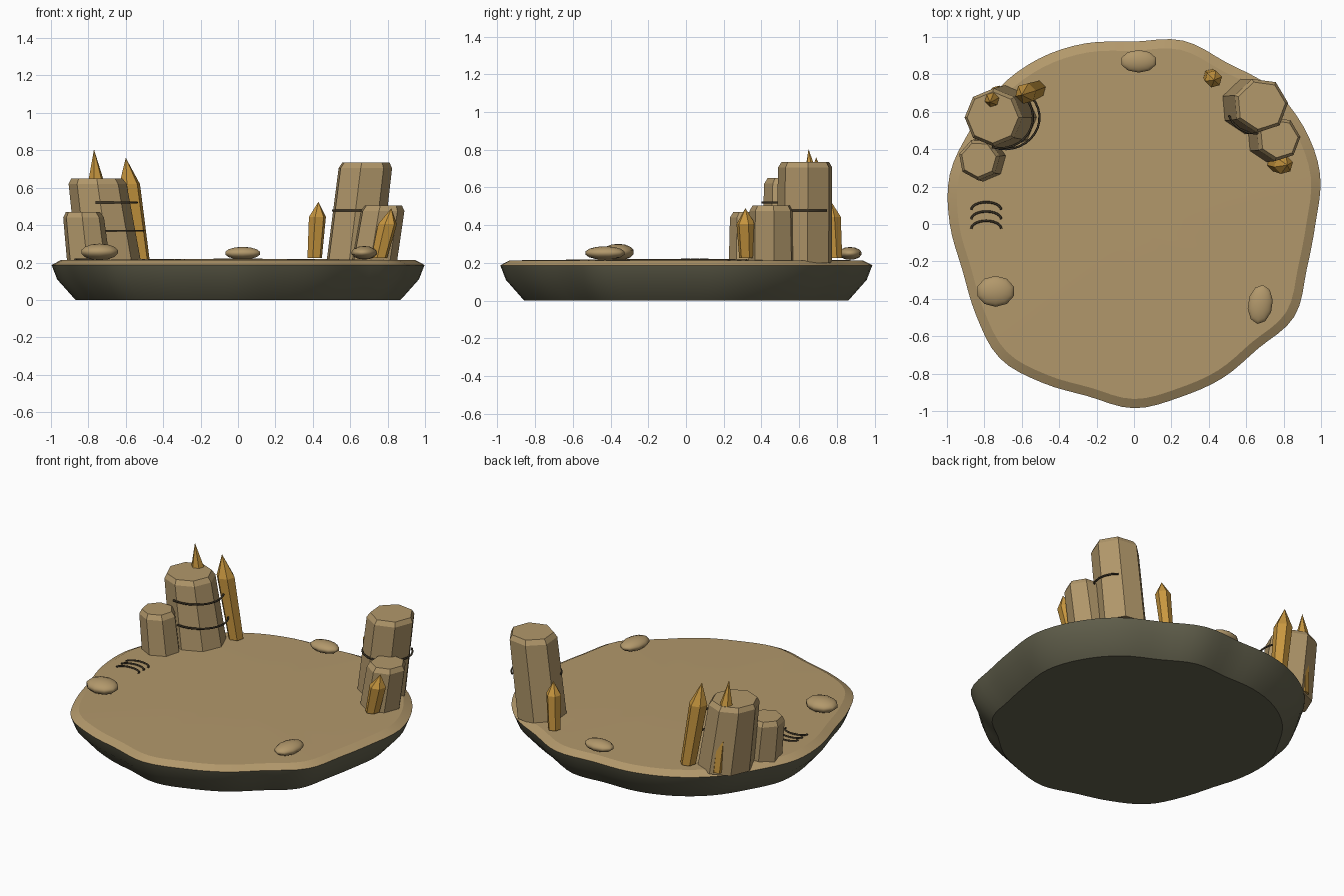
import bpy, bmesh, math
from mathutils import Vector

if "Cube" in bpy.data.objects:
    bpy.data.objects.remove(bpy.data.objects["Cube"], do_unlink=True)


def material(name, rgb):
    m = bpy.data.materials.new(name)
    m.use_nodes = True
    m.diffuse_color = (*rgb, 1)
    m.node_tree.nodes["Principled BSDF"].inputs["Base Color"].default_value = (*rgb, 1)
    return m


SAND = material("sandstone", (0.445, 0.314, 0.147))
EARTH = material("dark earth", (0.127, 0.122, 0.076))
GOLD = material("amber crystal", (0.58, 0.31, 0.05))
CRACK = material("crack brown", (0.045, 0.034, 0.019))


def loft(name, rings, mats):
    """Skin a stack of equal-sized rings and close both ends."""
    bm = bmesh.new()
    rows = [[bm.verts.new(p) for p in ring] for ring in rings]
    n = len(rows[0])
    for low, high in zip(rows, rows[1:]):
        for i in range(n):
            j = (i + 1) % n
            bm.faces.new((low[i], low[j], high[j], high[i]))
    bm.faces.new(rows[0][::-1])
    bm.faces.new(rows[-1])
    bmesh.ops.remove_doubles(bm, verts=bm.verts, dist=0.0005)
    bmesh.ops.recalc_face_normals(bm, faces=bm.faces)
    me = bpy.data.meshes.new(name)
    bm.to_mesh(me)
    bm.free()
    for m in mats:
        me.materials.append(m)
    ob = bpy.data.objects.new(name, me)
    bpy.context.collection.objects.link(ob)
    return ob


def ring(center, radius, sides, turn=0):
    return [Vector(center) + Vector((math.cos(a), math.sin(a), 0)) * radius
            for a in (math.radians(turn) + math.tau * i / sides for i in range(sides))]


def smooth(ob, degrees):
    bpy.ops.object.select_all(action='DESELECT')
    ob.select_set(True)
    bpy.context.view_layer.objects.active = ob
    bpy.ops.object.shade_smooth_by_angle(angle=math.radians(degrees))


# Island: wavy outline given by radii at equal angles, scaled per height
RADII = [.97, 1.03, 1.045, 1.035, .995, 1.015, .975, 1, 1.02, 1.025, 1.01, 1.02,
         .985, .95, .975, 1.015, .98, .953, .985, .958, .95, .94, .99, .955]
STEPS = 4


def outline():
    pts = []
    n = len(RADII)
    for i in range(n):
        a, b, c, d = (RADII[(i + k) % n] for k in (-1, 0, 1, 2))
        for s in range(STEPS):
            t = s / STEPS
            r = b + t / 2 * (c - a + t * (2*a - 5*b + 4*c - d + t * (3*(b - c) + d - a)))
            ang = math.tau * (i + t) / n
            pts.append((r * math.cos(ang), r * math.sin(ang)))
    return pts


shore = outline()
LEVELS = [(.87, 0), (.885, .015), (.97, .11), (1, .187), (.95, .213), (.5, .218), (0, .221)]
island = loft("island", [[(x * s, y * s, z) for x, y in shore] for s, z in LEVELS],
              [EARTH, SAND])
for f in island.data.polygons:
    f.material_index = int(f.center.z > .188)
smooth(island, 25)


# Leaning stone columns with chamfered tops
def column(name, base, top, r_base, r_top, sides, turn):
    base, top = Vector(base), Vector(top)
    shoulder = top + (base - top).normalized() * .03
    return loft(name, [ring(base, r_base, sides, turn), ring(shoulder, r_top, sides, turn),
                       ring(top, r_top - .018, sides, turn)], [SAND])


column("left_tall_column", (-.69, .57, .2), (-.755, .57, .65), .172, .155, 8, 0)
column("left_short_column", (-.80, .345, .2), (-.83, .345, .47), .118, .112, 7, 10)
column("right_tall_column", (.615, .63, .2), (.68, .635, .735), .152, .148, 7, 5)
column("right_short_column", (.725, .455, .2), (.775, .455, .505), .125, .12, 7, 5)


# Crystals: six-sided shafts with pointed tips
def crystal(name, base, tip, radius, point):
    base, tip = Vector(base), Vector(tip)
    neck = base.lerp(tip, 1 - point)
    loft(name, [ring(base, radius * .85, 6, 15), ring(neck, radius, 6, 15),
                ring(tip, 0, 6)], [GOLD])


crystal("left_back_crystal", (-.52, .72, .22), (-.60, .69, .76), .057, .26)
crystal("left_column_crystal", (-.73, .705, .215), (-.77, .65, .805), .042, .28)
crystal("right_back_crystal", (.41, .79, .225), (.43, .77, .525), .047, .27)
crystal("right_front_crystal", (.755, .325, .225), (.82, .315, .49), .052, .32)

# Rounded boulders
for name, loc, size, turn in [
        ("left_boulder", (-.74, -.36, .257), (.105, .085, .044), 0),
        ("right_boulder", (.675, -.43, .252), (.068, .108, .036), -8),
        ("back_boulder", (.025, .87, .25), (.1, .062, .034), 0)]:
    bpy.ops.mesh.primitive_uv_sphere_add(segments=10, ring_count=7, radius=1, location=loc,
                                         rotation=(0, 0, math.radians(turn)))
    rock = bpy.context.object
    rock.name = name
    rock.scale = size
    rock.data.materials.append(SAND)
    smooth(rock, 50)


# Thin cracks and ground scratches as fine tubes
def tube(name, points, thick):
    cu = bpy.data.curves.new(name, 'CURVE')
    cu.dimensions = '3D'
    cu.bevel_depth = thick
    cu.bevel_resolution = 1
    cu.use_fill_caps = True
    sp = cu.splines.new('POLY')
    sp.points.add(len(points) - 1)
    for p, co in zip(sp.points, points):
        p.co = (*co, 1)
    cu.materials.append(CRACK)
    ob = bpy.data.objects.new(name, cu)
    bpy.context.collection.objects.link(ob)


def arc(center, rx, ry, start, end, count=13):
    x, y, z = center
    angles = [math.radians(start + (end - start) * i / (count - 1)) for i in range(count)]
    return [(x + rx * math.cos(a), y + ry * math.sin(a), z) for a in angles]


tube("left_upper_crack", arc((-.715, .57, .52), .175, .165, -105, 40), .006)
tube("left_lower_crack", arc((-.69, .57, .37), .185, .17, -100, 40), .006)
tube("right_crack", arc((.65, .632, .478), .153, .148, -160, 50), .006)

for i in range(3):
    tube("scratch_%d" % (i + 1), arc((-.79, -.025 + .05 * i, .217), .08, .042, 0, 180), .006)
